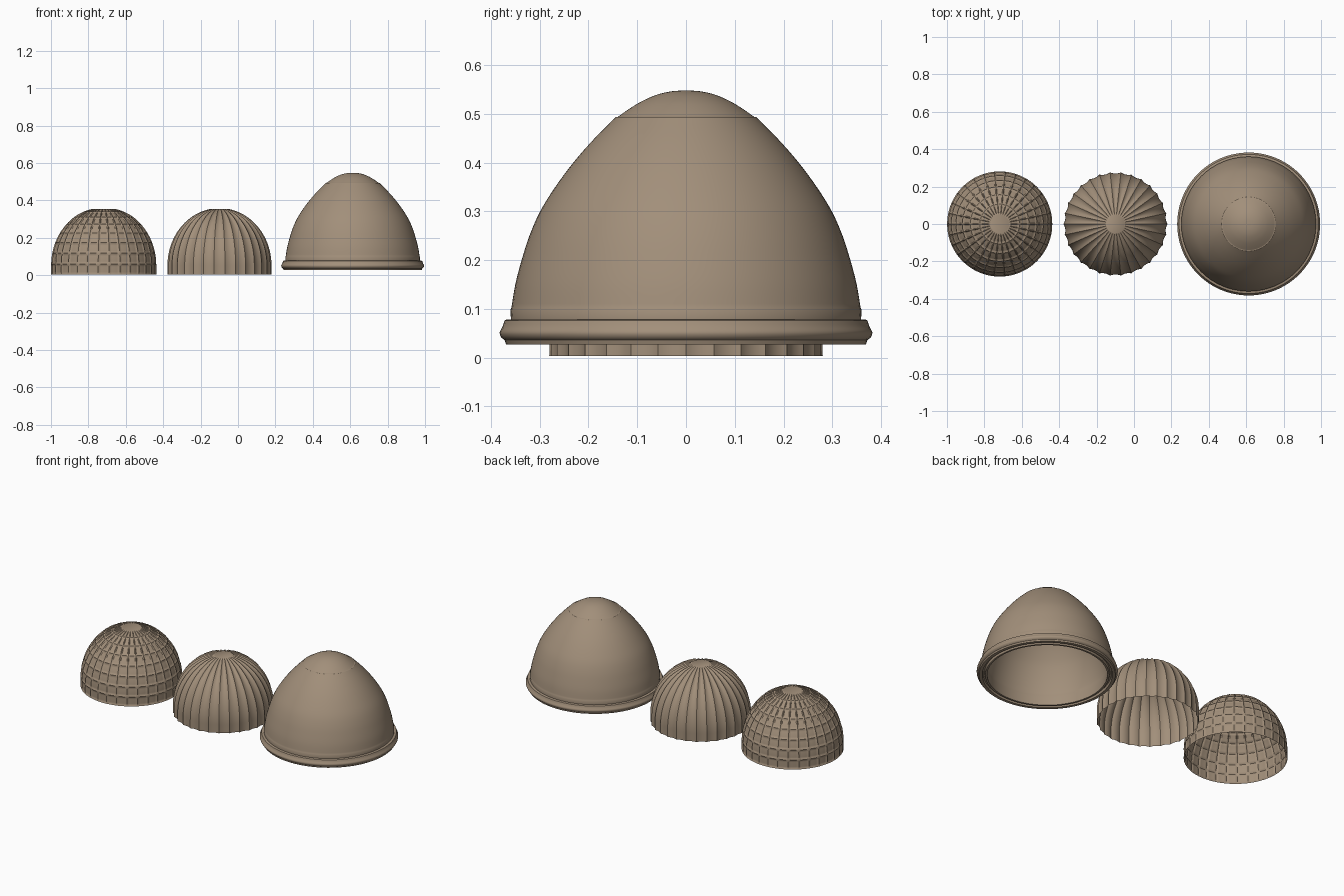
import bpy, bmesh, math

if "Cube" in bpy.data.objects:
    bpy.data.objects.remove(bpy.data.objects["Cube"])

RIBS, SUB, CELLS = 30, 8, 8

# weathered brown used on every part
brown = bpy.data.materials.new("brown")
brown.diffuse_color = (0.36, 0.275, 0.195, 1)
brown.use_nodes = True
brown.node_tree.nodes["Principled BSDF"].inputs["Base Color"].default_value = brown.diffuse_color


def finish(name, bm, loc, angle):
    bmesh.ops.recalc_face_normals(bm, faces=bm.faces)
    me = bpy.data.meshes.new(name)
    bm.to_mesh(me)
    bm.free()
    me.materials.append(brown)
    ob = bpy.data.objects.new(name, me)
    ob.location = loc
    bpy.context.collection.objects.link(ob)
    bpy.ops.object.select_all(action='DESELECT')
    ob.select_set(True)
    bpy.context.view_layer.objects.active = ob
    bpy.ops.object.shade_smooth_by_angle(angle=math.radians(angle))
    return ob


def dome_profile(radius, straight, top, cap_r, n):
    """Evenly spaced (r, z) points: short vertical wall, then an ellipse up to the cap."""
    h = (top - straight) / math.sqrt(1 - (cap_r / radius) ** 2)
    end = math.acos(cap_r / radius)
    pts = [(radius, 0.0)] + [(radius * math.cos(end * i / 300), straight + h * math.sin(end * i / 300))
                             for i in range(301)]
    lens = [0.0]
    for a, b in zip(pts, pts[1:]):
        lens.append(lens[-1] + math.dist(a, b))
    out, k = [], 0
    for i in range(n + 1):
        s = lens[-1] * i / n
        while k < len(pts) - 2 and lens[k + 1] < s:
            k += 1
        f = min(1, (s - lens[k]) / (lens[k + 1] - lens[k]))
        out.append(tuple(pts[k][j] + f * (pts[k + 1][j] - pts[k][j]) for j in (0, 1)))
    return out


def relief_dome(name, x, prof, offset):
    """Open thin dome whose surface is pushed along its normal by offset(u, v)."""
    bm = bmesh.new()
    cols, rows = RIBS * SUB, []
    for i, (r, z) in enumerate(prof):
        a, b = prof[max(i - 1, 0)], prof[min(i + 1, len(prof) - 1)]
        d = math.dist(a, b)
        nr, nz = (b[1] - a[1]) / d, (a[0] - b[0]) / d
        if i == len(prof) - 1:
            nr = nz = 0
        if i == 0:
            nr, nz = 1, 0
        fade = min(1, r / 0.15)
        row = []
        for j in range(cols):
            o = offset((j % SUB) / SUB, (i % SUB) / SUB) * fade
            t = 2 * math.pi * j / cols
            rr = r + nr * o
            row.append(bm.verts.new((rr * math.cos(t), rr * math.sin(t), z + nz * o)))
        rows.append(row)
    for lo, hi in zip(rows, rows[1:]):
        for j in range(cols):
            k = (j + 1) % cols
            bm.faces.new((lo[j], lo[k], hi[k], hi[j]))
    # flat button on top
    bm.faces.new(rows[-1])
    return finish(name, bm, (x, 0, 0.003), 40)


def smooth_curve(p, n=4):
    """Catmull-Rom curve through the points."""
    q = [p[0]] + p + [p[-1]]
    out = []
    for a, b, c, d in zip(q, q[1:], q[2:], q[3:]):
        for i in range(n):
            t = i / n
            out.append(tuple(0.5 * (2 * b[k] + (c[k] - a[k]) * t
                                    + (2 * a[k] - 5 * b[k] + 4 * c[k] - d[k]) * t * t
                                    + (3 * b[k] - a[k] - 3 * c[k] + d[k]) * t ** 3) for k in (0, 1)))
    return out + [p[-1]]


def lathe(name, x, prof, seg=96):
    bm = bmesh.new()
    vs = [bm.verts.new((r, 0, z)) for r, z in prof]
    es = [bm.edges.new(p) for p in zip(vs, vs[1:])]
    bmesh.ops.spin(bm, geom=vs + es, axis=(0, 0, 1), cent=(0, 0, 0),
                   angle=2 * math.pi, steps=seg, use_merge=True)
    bmesh.ops.remove_doubles(bm, verts=bm.verts, dist=1e-5)
    return finish(name, bm, (x, 0, 0), 30)


def ridge(u):
    """1 on the cell border, falling quickly to 0 inside the cell."""
    return max(0.0, 1 - min(u, 1 - u) * SUB)


# dome with a grid of raised ribs and rings
grid = dome_profile(0.276, 0.05, 0.352, 0.05, CELLS * SUB)
relief_dome("grid_dome", -0.718, grid, lambda u, v: 0.005 * max(ridge(u), ridge(v)))

# fluted dome: concave gores between sharp ribs
flute = dome_profile(0.278, 0.05, 0.351, 0.05, CELLS * SUB)
relief_dome("fluted_dome", -0.099, flute, lambda u, v: -0.008 * math.sin(math.pi * u) ** 0.8)

# large smooth dome: outer shell with a separate top cap, and hollow inside
shell = [(0.359, 0.078), (0.360, 0.098)] + smooth_curve(
    [(0.358, 0.102), (0.350, 0.15), (0.337, 0.20), (0.321, 0.25), (0.299, 0.30),
     (0.268, 0.35), (0.231, 0.40), (0.189, 0.448), (0.144, 0.493)])
lathe("large_dome_shell", 0.613, shell)
cap = [(0.144, 0.493), (0.140, 0.4935)] + smooth_curve(
    [(0.138, 0.495), (0.115, 0.511), (0.09, 0.526), (0.06, 0.539), (0.03, 0.546), (0, 0.548)])
lathe("large_dome_cap", 0.613, cap)
lining = smooth_curve(
    [(0.325, 0.027), (0.327, 0.08), (0.329, 0.11), (0.318, 0.18), (0.298, 0.25),
     (0.275, 0.30), (0.245, 0.35), (0.208, 0.40), (0.165, 0.448), (0.12, 0.487),
     (0.06, 0.517), (0, 0.526)], 3)
lathe("large_dome_lining", 0.613, lining)

# rounded rim with a groove underneath
rim = [(0.359, 0.078), (0.368, 0.078)] + smooth_curve(
    [(0.372, 0.076), (0.376, 0.064), (0.382, 0.052), (0.379, 0.042), (0.372, 0.036)], 3) + [
    (0.369, 0.027), (0.352, 0.027), (0.349, 0.042), (0.339, 0.042), (0.336, 0.027), (0.325, 0.027)]
lathe("large_dome_rim", 0.613, rim)
